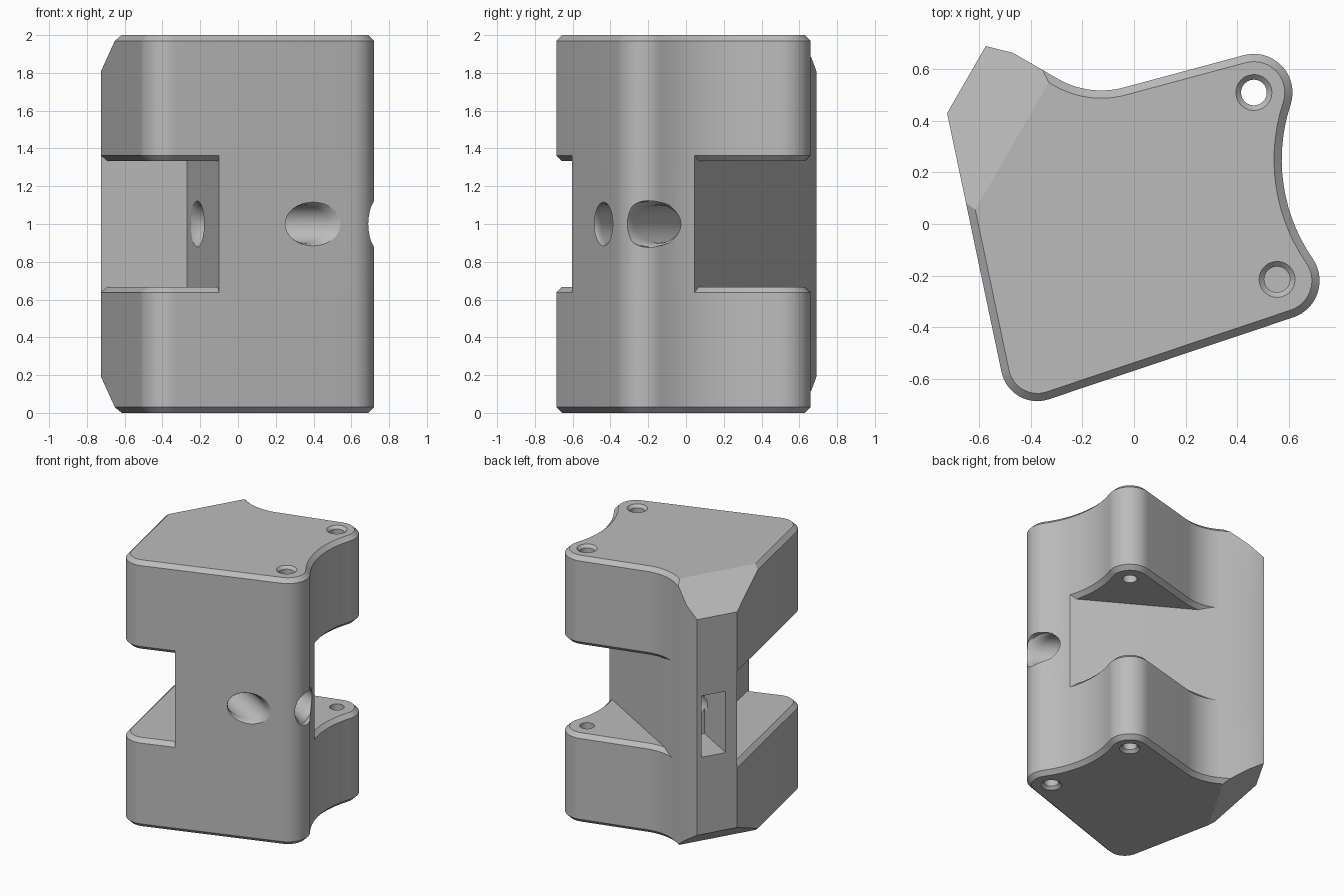
import bpy, bmesh
from math import cos, sin, radians
from mathutils import Vector

if "Cube" in bpy.data.objects:
    bpy.data.objects.remove(bpy.data.objects["Cube"])

grey = bpy.data.materials.new("plain_grey")
grey.use_nodes = True
grey.diffuse_color = (0.5, 0.5, 0.5, 1)
grey.node_tree.nodes["Principled BSDF"].inputs["Base Color"].default_value = (0.5, 0.5, 0.5, 1)

# Slanted directions shared by the cuts and channels
U = Vector((0.5, 0.866, 0))
V = Vector((-0.866, 0.5, 0))
Z = Vector((0, 0, 1))
CHAMFER = 0.03


def make_object(name, bm, cutter=False):
    bmesh.ops.recalc_face_normals(bm, faces=bm.faces)
    mesh = bpy.data.meshes.new(name)
    bm.to_mesh(mesh)
    bm.free()
    mesh.materials.append(grey)
    ob = bpy.data.objects.new(name, mesh)
    ob.location.z = 1
    bpy.context.collection.objects.link(ob)
    ob.hide_render = cutter
    return ob


def loft(rings):
    """Closed solid through rings that have equal point counts."""
    bm = bmesh.new()
    loops = [[bm.verts.new(p) for p in ring] for ring in rings]
    for a, b in zip(loops, loops[1:]):
        for i in range(len(a)):
            j = (i + 1) % len(a)
            bm.faces.new((a[i], a[j], b[j], b[i]))
    bm.faces.new(loops[0])
    bm.faces.new(loops[-1])
    return bm


def arc(cx, cy, r, start, end, steps=14):
    angles = [radians(start + (end - start) * i / steps) for i in range(steps + 1)]
    return [Vector((cx + r * cos(t), cy + r * sin(t), 0)) for t in angles]


def inset(points, d):
    result = []
    for i, p in enumerate(points):
        e1 = (p - points[i - 1]).normalized()
        e2 = (points[(i + 1) % len(points)] - p).normalized()
        n1, n2 = Z.cross(e1), Z.cross(e2)
        result.append(p + (n1 + n2) * d / (1 + n1.dot(n2)))
    return result


def at_height(points, z):
    return [p + Z * z for p in points]


def cut(ob, cutter):
    mod = ob.modifiers.new("cut", 'BOOLEAN')
    mod.operation = 'DIFFERENCE'
    mod.solver = 'EXACT'
    mod.object = cutter


def finish(ob, cutters):
    bpy.ops.object.select_all(action='DESELECT')
    ob.select_set(True)
    bpy.context.view_layer.objects.active = ob
    for mod in list(ob.modifiers):
        bpy.ops.object.modifier_apply(modifier=mod.name)
    for c in cutters:
        bpy.data.objects.remove(c)
    bpy.ops.object.shade_smooth_by_angle(angle=radians(25))


# Outline of the body, counter-clockwise
outline = (arc(-0.375, -0.545, 0.142, 191.7, 288.7)
           + arc(0.57, -0.22, 0.15, -71.3, 34.7)
           + arc(1.248, 0.25, 0.675, 214.7, 161.6)[1:-1]
           + arc(0.465, 0.51, 0.15, -18.4, 105)
           + arc(-0.127, 0.854, 0.336, 285, 240)
           + [Vector(p) for p in ((-0.47, 0.664, 0), (-0.575, 0.69, 0), (-0.725, 0.43, 0))])

# End blocks: chamfered slab with a sloping back corner, mirrored downwards
low = 0.333
rim = inset(outline, CHAMFER)
slab = loft([at_height(rim, low), at_height(outline, low + CHAMFER),
             at_height(outline, 1 - CHAMFER), at_height(rim, 1)])
slope = bmesh.ops.bisect_plane(slab, geom=slab.verts[:] + slab.edges[:] + slab.faces[:],
                               plane_co=V * 0.561 + Z, plane_no=V * 0.19 + Z * 0.282,
                               clear_outer=True)
edges = [e for e in slope["geom_cut"] if isinstance(e, bmesh.types.BMEdge)]
bmesh.ops.edgenet_fill(slab, edges=edges)
blocks = make_object("end_blocks", slab)


def screw_hole(name, x, y, bottom):
    layers = [(0.05, bottom), (0.05, 0.98), (0.07, 1.0), (0.07, 1.1)]
    return make_object(name, loft([at_height(arc(x, y, r, 0, 345, 23), z) for r, z in layers]), True)


screw_cutters = [screw_hole("blind_hole_cutter", 0.555, -0.215, 0.7),
                 screw_hole("through_hole_cutter", 0.465, 0.51, 0.1)]
for c in screw_cutters:
    cut(blocks, c)
mirror = blocks.modifiers.new("mirror", 'MIRROR')
mirror.use_axis = (False, False, True)
mirror.use_mirror_merge = False
finish(blocks, screw_cutters)

# Middle web: same outline, with two side recesses
web = make_object("middle_web", loft([at_height(outline, z) for z in (-0.38, 0.38)]))


def prism_cutter(name, points, height):
    return make_object(name, loft([at_height(points, z) for z in (-height, height)]), True)


corner = Vector((-0.27, 0.167, 0))
along_side = Vector((0.215, -0.977, 0))
cutters = [
    prism_cutter("back_recess_cutter",
                 [U * a + V * b for a, b in ((0.342, -2), (2, -2), (2, 2), (0.342, 2))], 0.6),
    prism_cutter("side_recess_cutter",
                 [corner, corner + V * 2, corner + V * 2 + along_side * 3, corner + along_side * 2], 0.6),
    prism_cutter("slot_cutter",
                 [U * a + V * b for a, b in ((0.095, 0.5), (0.275, 0.5), (0.275, 1), (0.095, 1))], 0.23),
]

# Flared channels running through the web
FLARE = [(-0.06, 0.125), (0.0, 0.122), (0.01, 0.113), (0.025, 0.105), (0.05, 0.1)]


def rings(offset, face_point, normal, steps):
    """Channel rings lying parallel to the face they open through."""
    p0, n = Vector(face_point), Vector(normal).normalized()
    result = []
    for depth, r in steps:
        ring = []
        for i in range(32):
            t = radians(i * 11.25)
            p = U * (offset + r * cos(t)) + Z * r * sin(t)
            ring.append(p + V * ((n.dot(p0 - p) - depth) / n.dot(V)))
        result.append(ring)
    return result


front_channel = (rings(-0.18, (0.41, -0.439, 0), (0.32, -0.947, 0), FLARE)
                 + rings(-0.18, corner, (-0.977, -0.215, 0), FLARE[::-1]))
back_channel = (rings(0.185, (0.68, -0.17, 0), (0.98, 0.19, 0), FLARE)
                + rings(0.185, V * 0.843, V, [(0.3, 0.1)]))
cutters += [make_object("front_channel_cutter", loft(front_channel), True),
            make_object("back_channel_cutter", loft(back_channel), True)]
for c in cutters:
    cut(web, c)
finish(web, cutters)
